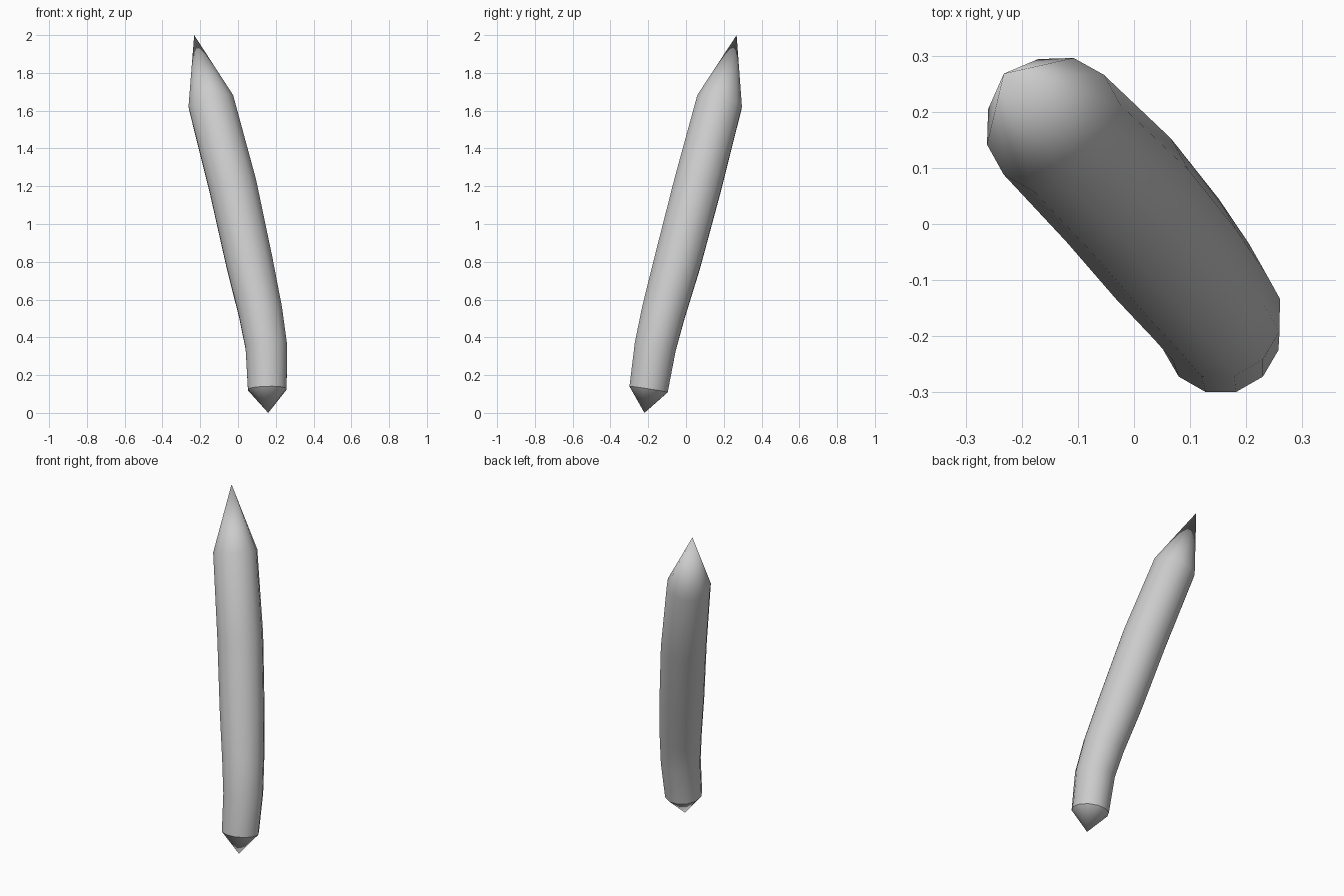
import bpy, bmesh, math
from mathutils import Vector

cube = bpy.data.objects.get("Cube")
if cube:
    bpy.data.objects.remove(cube, do_unlink=True)

SIDES = 12

# Plain grey surface
grey = bpy.data.materials.new("light_grey")
grey.use_nodes = True
colour = (0.6, 0.6, 0.6, 1)
grey.diffuse_color = colour
grey.node_tree.nodes["Principled BSDF"].inputs["Base Color"].default_value = colour

# Centre line of the curved shaft: x, y, z and radius
path = [
    (0.155, -0.198, 0.125, 0.106),
    (0.15, -0.163, 0.35, 0.114),
    (0.12, -0.12, 0.53, 0.12),
    (0.06, -0.045, 0.8, 0.128),
    (-0.027, 0.06, 1.2, 0.131),
    (-0.143, 0.177, 1.645, 0.126),
]
centres = [Vector(p[:3]) for p in path]
bottom_tip = Vector((0.16, -0.22, 0))
top_tip = Vector((-0.232, 0.268, 2))


def add_ring(bm, i):
    """One ring of the shaft, square to the path."""
    last = len(path) - 1
    axis = (centres[min(i + 1, last)] - centres[max(i - 1, 0)]).normalized()
    turn = Vector((0, 0, 1)).rotation_difference(axis)
    ring = []
    for k in range(SIDES):
        a = math.tau * (k + 0.5) / SIDES
        offset = Vector((math.cos(a), math.sin(a), 0)) * path[i][3]
        ring.append(bm.verts.new(centres[i] + turn @ offset))
    return ring


# Shaft with a pointed end at the top and a short point at the bottom
bm = bmesh.new()
rings = [add_ring(bm, i) for i in range(len(path))]
low, high = bm.verts.new(bottom_tip), bm.verts.new(top_tip)
for k in range(SIDES):
    n = (k + 1) % SIDES
    for a, b in zip(rings, rings[1:]):
        bm.faces.new((a[k], a[n], b[n], b[k]))
    bm.faces.new((low, rings[0][n], rings[0][k]))
    bm.faces.new((high, rings[-1][k], rings[-1][n]))
bmesh.ops.recalc_face_normals(bm, faces=bm.faces)

mesh = bpy.data.meshes.new("curved_spike")
bm.to_mesh(mesh)
bm.free()
mesh.materials.append(grey)
spike = bpy.data.objects.new("curved_spike", mesh)
bpy.context.collection.objects.link(spike)

# Smooth sides, sharp rim at the bottom point
bpy.ops.object.select_all(action="DESELECT")
spike.select_set(True)
bpy.context.view_layer.objects.active = spike
bpy.ops.object.shade_smooth_by_angle(angle=math.radians(35))
